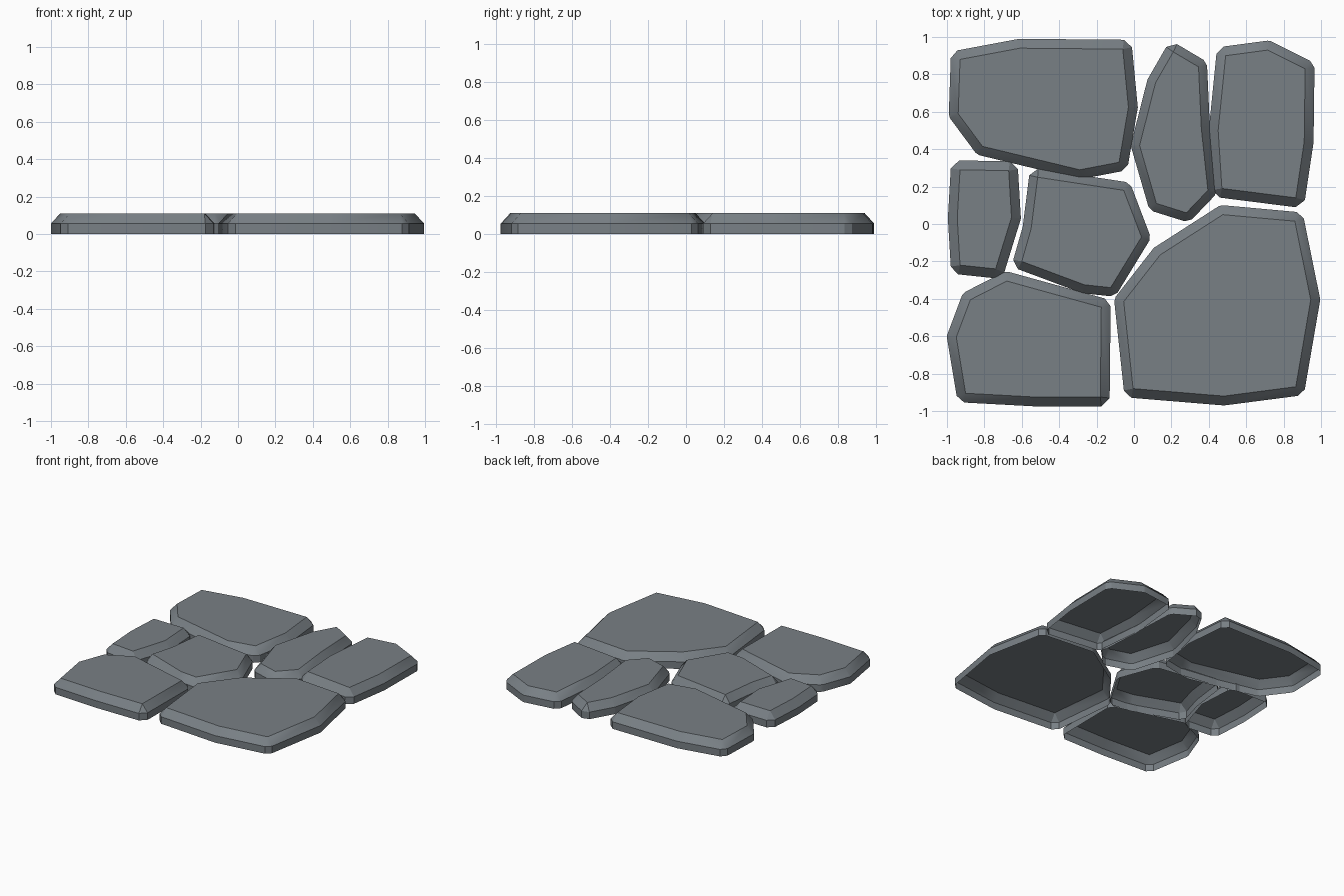
import bpy, bmesh, math
from mathutils import Vector

if "Cube" in bpy.data.objects:
    bpy.data.objects.remove(bpy.data.objects["Cube"])

TOP, MID = 0.11, 0.055      # flat top height, start of the bevel
stone = bpy.data.materials.new("slate grey")
stone.diffuse_color = (0.19, 0.215, 0.235, 1)
stone.use_nodes = True
stone.node_tree.nodes["Principled BSDF"].inputs["Base Color"].default_value = stone.diffuse_color


def outer_ring(pts, d):
    """For every top corner: the one or two outline points it bevels out to."""
    groups, n = [], len(pts)
    for i, p in enumerate(pts):
        a = (p - pts[i - 1]).normalized()
        b = (pts[(i + 1) % n] - p).normalized()
        na, nb = Vector((a.y, -a.x)), Vector((b.y, -b.x))
        turn = a.x * b.y - a.y * b.x
        if turn < math.sin(math.radians(14)) and a.dot(b) > 0:
            m = (na + nb).normalized()
            groups.append([p + m * d / m.dot(na)])
        else:
            # chamfered corner, cut slightly outside the bare offsets
            groups.append([p + na * d + a * d * 0.1, p + nb * d - b * d * 0.1])
    return groups


def paving_stone(name, coords, d=0.05):
    pts = [Vector(c) for c in coords]
    area = sum(p.x * q.y - p.y * q.x for p, q in zip(pts, pts[1:] + pts[:1]))
    if area < 0:
        pts.reverse()
    bm = bmesh.new()
    top = [bm.verts.new((p.x, p.y, TOP)) for p in pts]
    groups = outer_ring(pts, d)
    mid = [[bm.verts.new((p.x, p.y, MID)) for p in g] for g in groups]
    low = [bm.verts.new((p.x, p.y, 0)) for g in groups for p in g]
    bm.faces.new(top)
    n = len(pts)
    for i in range(n):
        j = (i + 1) % n
        bm.faces.new((mid[i][-1], mid[j][0], top[j], top[i]))   # bevel side
        if len(mid[i]) == 2:
            bm.faces.new((mid[i][0], mid[i][1], top[i]))        # bevel corner
    ring = [v for g in mid for v in g]
    for i in range(len(ring)):                                  # upright wall, open below
        j = (i + 1) % len(ring)
        bm.faces.new((low[i], low[j], ring[j], ring[i]))
    me = bpy.data.meshes.new(name)
    bm.to_mesh(me)
    bm.free()
    me.materials.append(stone)
    ob = bpy.data.objects.new(name, me)
    bpy.context.collection.objects.link(ob)
    bpy.ops.object.select_all(action='DESELECT')
    ob.select_set(True)
    bpy.context.view_layer.objects.active = ob
    bpy.ops.object.shade_smooth_by_angle(angle=math.radians(30))


# Top outlines of the seven stones
paving_stone("stone_back_left", [(-.93, .88), (-.61, .94), (-.06, .935), (-.03, .625),
             (-.08, .33), (-.29, .29), (-.81, .415), (-.94, .59)])
paving_stone("stone_back_middle", [(.21, .92), (.345, .84), (.36, .51), (.395, .18),
             (.28, .06), (.12, .11), (.03, .42), (.115, .755)], 0.046)
paving_stone("stone_back_right", [(.49, .90), (.715, .93), (.915, .83), (.91, .44),
             (.865, .14), (.47, .19), (.45, .50)])
paving_stone("stone_small_left", [(-.93, .29), (-.67, .285), (-.655, .035),
             (-.74, -.24), (-.93, -.22), (-.945, .03)])
paving_stone("stone_centre", [(-.515, .25), (-.055, .18), (.04, -.07), (-.125, -.34),
             (-.265, -.325), (-.60, -.20), (-.55, -.025)], 0.046)
paving_stone("stone_front_left", [(-.68, -.305), (-.175, -.445), (-.18, -.925),
             (-.53, -.925), (-.90, -.905), (-.95, -.605), (-.875, -.405)])
paving_stone("stone_front_right", [(-.005, -.88), (.48, -.92), (.865, -.87), (.945, -.405),
             (.86, .015), (.475, .05), (.14, -.165), (-.055, -.415)])
